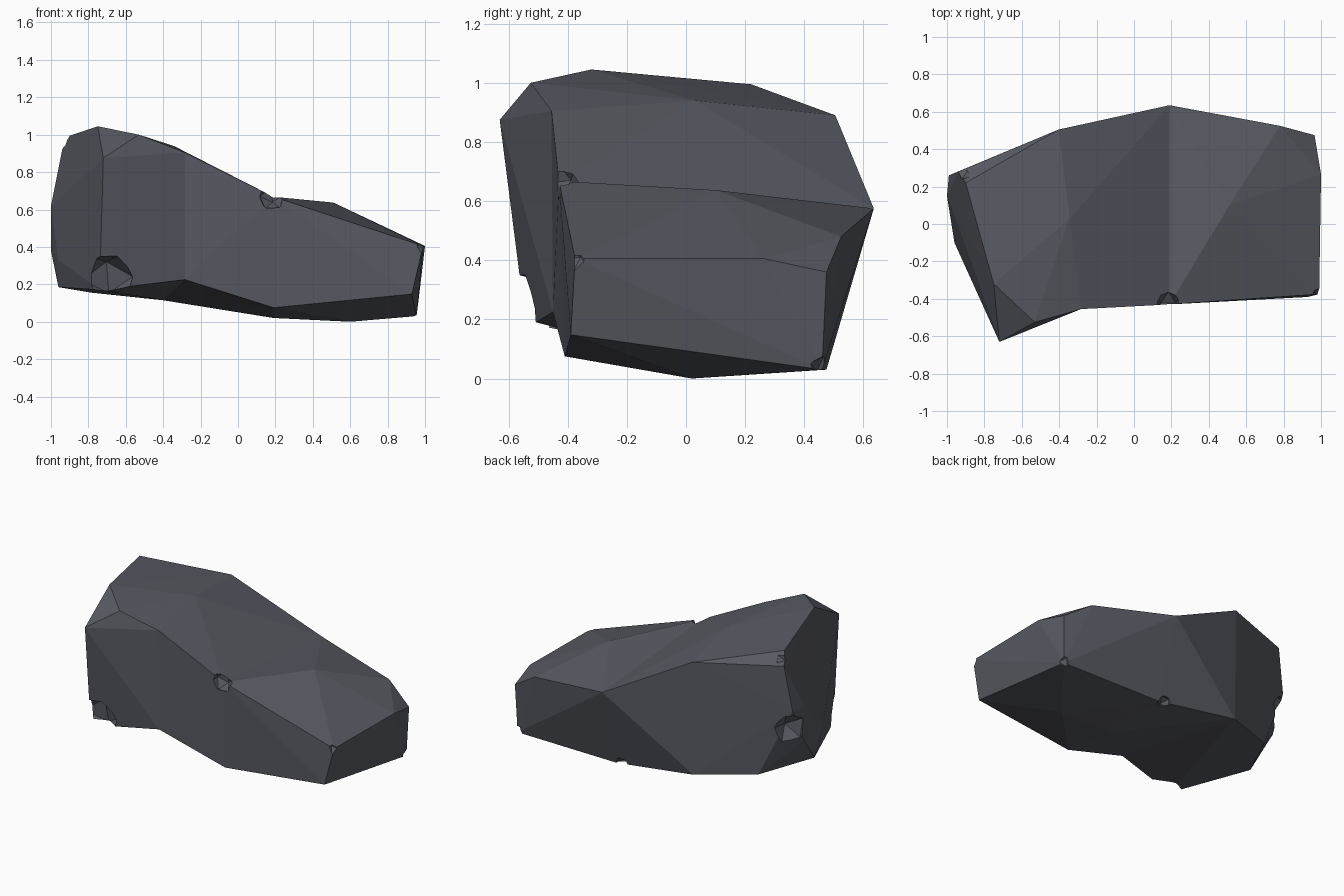
import bpy, bmesh

if "Cube" in bpy.data.objects:
    bpy.data.objects.remove(bpy.data.objects["Cube"])

stone = bpy.data.materials.new("slate grey")
stone.diffuse_color = (0.098, 0.103, 0.125, 1)
stone.use_nodes = True
stone.node_tree.nodes["Principled BSDF"].inputs["Base Color"].default_value = stone.diffuse_color


def section(x, lean, outline):
    """Cross-section of (y, z) points on a slightly turned upright plane."""
    return [(x + lean * y, y, z) for y, z in outline]


# Shared cross-sections where the rock bends inwards
waist = section(-0.34, -0.125, [(-0.455, 0.905), (0.03, 0.94), (0.505, 0.89),
                                (0.495, 0.115), (-0.45, 0.225)])
saddle = section(0.19, 0.0, [(-0.43, 0.668), (0.635, 0.575), (0.475, 0.03),
                             (0.0, 0.02), (-0.41, 0.075)])

# Corners of the tall left end and the low right end
tall_end = [(-0.75, -0.32, 1.045), (-0.53, -0.525, 1.0), (-0.72, -0.63, 0.875),
            (-0.90, 0.22, 0.995), (-0.94, 0.28, 0.92), (-0.99, 0.26, 0.62),
            (-1.0, 0.15, 0.62), (-1.0, 0.15, 0.38), (-0.96, -0.1, 0.33),
            (-0.96, -0.02, 0.185), (-0.78, 0.33, 0.155), (-0.74, -0.54, 0.17)]
low_end = [(0.51, 0.1, 0.637), (1.0, 0.265, 0.405), (0.99, -0.375, 0.405),
           (0.965, 0.475, 0.36), (0.78, 0.525, 0.48), (0.93, -0.39, 0.148),
           (0.955, 0.46, 0.03), (0.6, 0.02, 0.0)]

# Three faceted chunks, joined into one closed skin
bm = bmesh.new()
for chunk in (tall_end + waist, waist + saddle, saddle + low_end):
    verts = [bm.verts.new(p) for p in chunk]
    bmesh.ops.convex_hull(bm, input=verts)


def inner(face):
    """True for faces lying wholly on a shared cross-section."""
    return (all(abs(v.co.x + 0.34 + 0.125 * v.co.y) < 1e-4 for v in face.verts)
            or all(abs(v.co.x - 0.19) < 1e-4 for v in face.verts))


bmesh.ops.delete(bm, geom=[f for f in bm.faces if inner(f)], context='FACES')
bmesh.ops.delete(bm, geom=[v for v in bm.verts if not v.link_faces], context='VERTS')
bmesh.ops.remove_doubles(bm, verts=bm.verts, dist=1e-4)
bmesh.ops.recalc_face_normals(bm, faces=bm.faces)

mesh = bpy.data.meshes.new("boulder")
bm.to_mesh(mesh)
bm.free()
mesh.materials.append(stone)
boulder = bpy.data.objects.new("boulder", mesh)
bpy.context.collection.objects.link(boulder)

# Small chips knocked out of the corners
chips = [((0.18, -0.43, 0.67), 0.075), ((1.0, -0.385, 0.41), 0.05),
         ((0.965, 0.47, 0.03), 0.055), ((0.15, 0.48, 0.03), 0.055),
         ((-0.70, -0.56, 0.22), 0.16), ((-0.92, 0.28, 0.97), 0.05),
         ((-0.985, 0.26, 0.48), 0.12)]
for place, size in chips:
    bpy.ops.mesh.primitive_ico_sphere_add(subdivisions=1, radius=size, location=place,
                                          rotation=(0.4, 0.3, 0.7))
    cutter = bpy.context.object
    cutter.name = "chip_cutter"
    cutter.hide_render = True
    cutter.data.materials.append(stone)
    cut = boulder.modifiers.new("chip", 'BOOLEAN')
    cut.operation, cut.solver, cut.object = 'DIFFERENCE', 'EXACT', cutter
    bpy.context.view_layer.objects.active = boulder
    bpy.ops.object.modifier_apply(modifier=cut.name)
    bpy.data.objects.remove(cutter)

# Flat facets
for poly in boulder.data.polygons:
    poly.use_smooth = False
